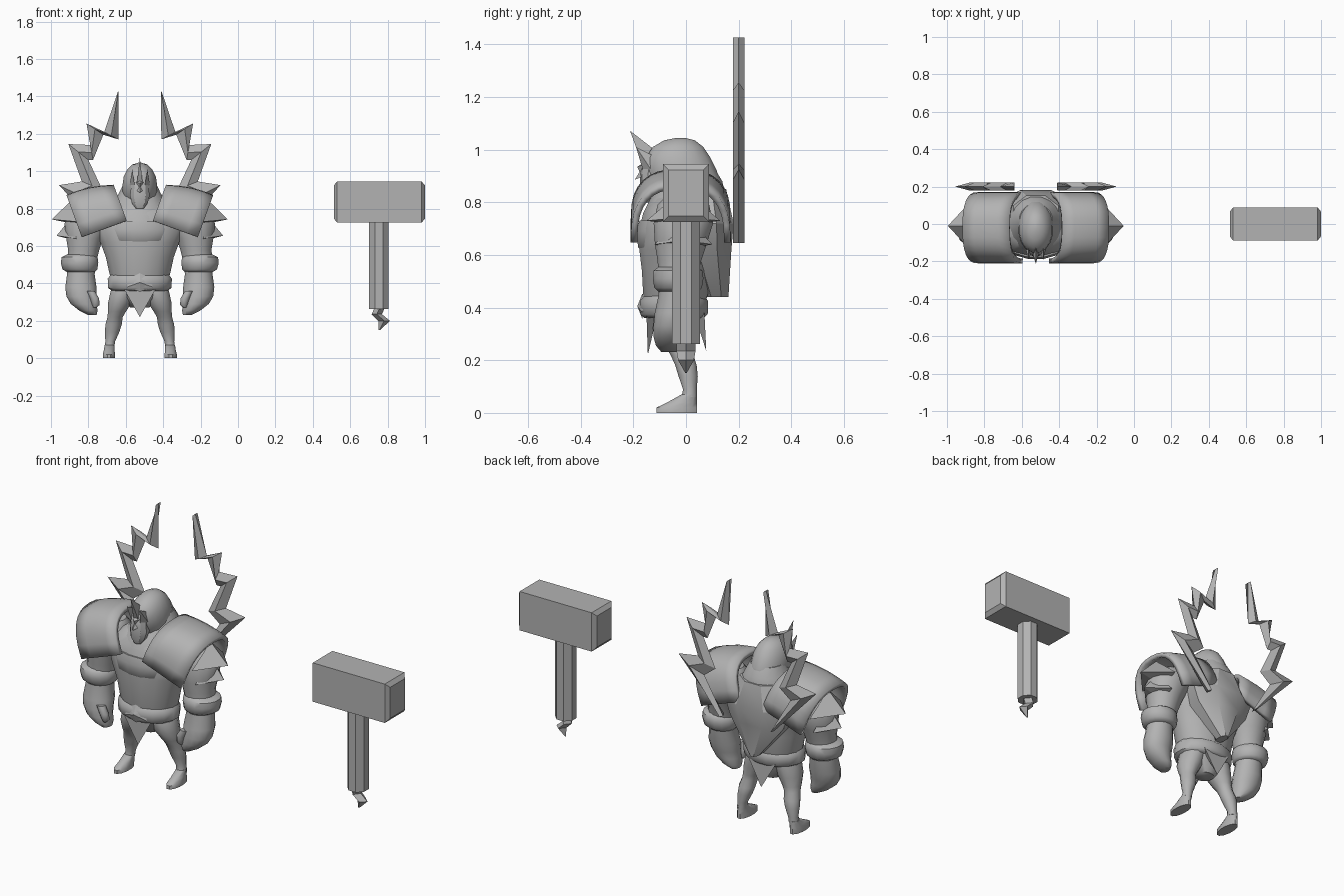
import bpy, bmesh, math
from mathutils import Vector

CX = -0.525  # centre line of the warrior
grey = bpy.data.materials.new("stone_grey")
grey.diffuse_color = (0.45, 0.45, 0.45, 1)


def build(name, verts, faces, mirror=False, angle=50, x=CX, solid=0):
    bm = bmesh.new()
    vs = [bm.verts.new(v) for v in verts]
    for f in faces:
        bm.faces.new([vs[i] for i in f])
    bmesh.ops.remove_doubles(bm, verts=bm.verts, dist=0.0005)
    bmesh.ops.recalc_face_normals(bm, faces=bm.faces)
    me = bpy.data.meshes.new(name)
    bm.to_mesh(me)
    bm.free()
    for p in me.polygons:
        p.use_smooth = angle > 0
    if angle:
        me.set_sharp_from_angle(angle=math.radians(angle))
    me.materials.append(grey)
    ob = bpy.data.objects.new(name, me)
    ob.location.x = x
    bpy.context.collection.objects.link(ob)
    if solid:
        m = ob.modifiers.new("thickness", 'SOLIDIFY')
        m.thickness, m.offset = solid, -1
    if mirror:
        ob.modifiers.new("mirror", 'MIRROR').use_mirror_merge = False
    return ob


def skin(name, rows, **kw):
    """Closed rings of equal length joined into a capped tube."""
    n = len(rows[0])
    verts = [v for r in rows for v in r]
    faces = [(i * n + j, i * n + (j + 1) % n, (i + 1) * n + (j + 1) % n, (i + 1) * n + j)
             for i in range(len(rows) - 1) for j in range(n)]
    faces += [tuple(range(n)), tuple(range((len(rows) - 1) * n, len(rows) * n))]
    return build(name, verts, faces, **kw)


def loft(name, rings, n=16, **kw):
    """Horizontal ellipses given as (z, x, y, radius x, radius y)."""
    return skin(name, [[(cx + rx * math.cos(2 * math.pi * (j + .5) / n),
                         cy + ry * math.sin(2 * math.pi * (j + .5) / n), z)
                        for j in range(n)] for z, cx, cy, rx, ry in rings], **kw)


def spike(name, base, tip, **kw):
    n = len(base)
    build(name, list(base) + [tip],
          [(i, (i + 1) % n, n) for i in range(n)] + [tuple(range(n))], angle=0, **kw)


# Torso, belt and back plate
loft("torso", [(.36, 0, -.04, .13, .10), (.45, 0, -.04, .165, .125), (.54, 0, -.04, .185, .13),
               (.62, 0, -.04, .215, .14), (.70, 0, -.03, .25, .145), (.77, 0, -.02, .22, .14),
               (.84, 0, 0, .13, .11)])
loft("chest_plate", [(.60, 0, -.05, .12, .11), (.63, 0, -.05, .19, .135), (.69, 0, -.05, .205, .14),
                     (.73, 0, -.04, .20, .14)])
loft("belt", [(.36, 0, -.045, .15, .115), (.375, 0, -.045, .172, .13), (.425, 0, -.045, .175, .132),
              (.445, 0, -.045, .16, .115)])
loft("pelvis", [(.27, 0, -.03, .05, .05), (.32, 0, -.035, .11, .08), (.38, 0, -.04, .14, .10)])
loft("back_plate", [(.85, 0, .06, .13, .10), (.72, 0, .07, .22, .12), (.62, 0, .08, .18, .10),
                    (.44, 0, .115, .025, .05)], n=8, angle=30)
# Cloth points and buckle
spike("front_cloth", [(-.085, -.15, .37), (.085, -.15, .37), (.06, -.11, .37), (-.06, -.11, .37)],
      (0, -.145, .22))
spike("back_cloth", [(-.085, .07, .38), (.085, .07, .38), (.06, .03, .38), (-.06, .03, .38)],
      (0, .077, .235))
spike("buckle", [(-.07, -.165, .38), (0, -.165, .355), (.07, -.165, .38), (.05, -.16, .43),
                 (0, -.165, .455), (-.05, -.16, .43)], (0, -.185, .405))

# Hood and head
loft("collar", [(.70, 0, -.03, .19, .15), (.76, 0, -.01, .19, .155), (.82, 0, .01, .15, .145),
                (.88, 0, .02, .115, .12), (.93, 0, .02, .09, .09)])
loft("helmet", [(.83, 0, 0, .08, .11), (.87, 0, -.005, .095, .135), (.92, 0, -.02, .095, .14),
                (.97, 0, -.03, .088, .125), (1.01, 0, -.03, .068, .098), (1.035, 0, -.025, .042, .06),
                (1.045, 0, -.02, .01, .015)])
loft("face_mask", [(.80, 0, -.145, .022, .02), (.83, 0, -.14, .045, .035), (.87, 0, -.13, .055, .045),
                   (.91, 0, -.13, .05, .045), (.95, 0, -.125, .05, .04), (.98, 0, -.11, .03, .03)],
     n=10, angle=30)
spike("nose", [(-.022, -.16, .90), (0, -.15, .96), (.022, -.16, .90)], (0, -.195, .885))
spike("brow", [(-.06, -.12, .955), (0, -.17, .90), (.06, -.12, .955), (0, -.10, .99)], (0, -.185, .935))
spike("crest", [(-.016, -.16, .93), (.016, -.16, .93), (0, -.12, 1.0)], (0, -.213, 1.072))
spike("side_crest", [(.025, -.16, .91), (.055, -.13, .92), (.04, -.11, .97)], (.04, -.19, 1.01),
      mirror=True)

# Arms, bracers, hands
loft("arm", [(.83, .24, -.01, .06, .06), (.79, .26, -.01, .11, .10), (.72, .28, -.01, .125, .115),
             (.64, .295, -.02, .10, .10), (.58, .30, -.025, .085, .085), (.52, .31, -.03, .08, .075),
             (.45, .315, -.035, .075, .07), (.38, .315, -.045, .085, .075), (.33, .312, -.055, .082, .07),
             (.29, .30, -.06, .07, .065), (.255, .275, -.06, .05, .055), (.232, .255, -.06, .025, .035)],
     mirror=True)
loft("bracer", [(.46, .315, -.03, .075, .075), (.475, .32, -.03, .095, .092), (.51, .322, -.03, .102, .098),
                (.54, .322, -.03, .098, .095), (.555, .315, -.03, .075, .075)], mirror=True)
loft("thumb", [(.36, .265, -.10, .025, .025), (.32, .242, -.105, .026, .024), (.285, .235, -.10, .022, .02),
               (.27, .24, -.10, .01, .01)], n=8, mirror=True)

# Legs and feet
loft("leg", [(.41, .075, -.03, .06, .075), (.36, .088, -.035, .07, .08), (.30, .105, -.035, .066, .072),
             (.25, .122, -.025, .05, .055), (.22, .132, -.015, .042, .045), (.18, .14, 0, .045, .042),
             (.14, .148, .008, .04, .038), (.09, .158, .015, .027, .027), (.06, .162, .012, .027, .03)],
     n=12, mirror=True)
loft("foot", [(0, .165, -.035, .034, .08), (.02, .165, -.035, .034, .08), (.04, .164, -.015, .03, .058),
              (.07, .162, .012, .027, .03)], n=12, mirror=True)

# Arched shoulder guards, tilted down and outward
tilt = math.radians(20)
axis, up = Vector((math.cos(tilt), 0, -math.sin(tilt))), Vector((math.sin(tilt), 0, math.cos(tilt)))
verts, NA, NT = [], 16, 4
for i in range(NT + 1):
    t = i / NT
    bulge = 1 + .06 * math.sin(math.pi * t)
    for j in range(NA + 1):
        a = math.pi * (j / NA - .5)
        side = math.copysign(abs(math.sin(a)) ** .8, a)
        p = Vector((.07, -.02, .735)) + axis * (.256 * t)
        p += up * ((.205 + .035 * t) * bulge * math.cos(a) ** .75 if abs(a) < 1.57 else 0)
        verts.append(p + Vector((0, .19 * side * (.97 + .03 * bulge), 0)))
faces = [(i * (NA + 1) + j, i * (NA + 1) + j + 1, (i + 1) * (NA + 1) + j + 1, (i + 1) * (NA + 1) + j)
         for i in range(NT) for j in range(NA)]
build("shoulder_guard", verts, faces, mirror=True, solid=.025)

# Spiked plates under the shoulder guards
for name, tip, z, w in (("upper_shoulder_spike", (.47, -.01, .742), .79, .14),
                        ("lower_shoulder_spike", (.445, -.01, .655), .70, .11)):
    spike(name, [(.34, -.01 - w, z - .06), (.36, -.01, z + .06), (.34, -.01 + w, z - .06),
                 (.31, -.01, z - .08)], tip, mirror=True)

# Lightning bolts on the back: outer and inner outline points with a raised ridge
bolt = [(.115, 1.425, .115, 1.425), (.19, 1.21, .115, 1.17), (.285, 1.255, .195, 1.195),
        (.265, 1.14, .25, 1.06), (.382, 1.145, .275, 1.06), (.31, .945, .20, .90),
        (.432, .925, .27, .845), (.16, .645, .16, .645)]
rows = [[(a, .2, b), ((a + c) / 2, .178, (b + d) / 2), (c, .2, d), ((a + c) / 2, .222, (b + d) / 2)]
        for a, b, c, d in bolt]
rows[0] = [(x + dx, y, z) for (x, y, z), dx in zip(rows[0], (.002, 0, -.002, 0))]
rows[-1] = [(x + dx, y, z) for (x, y, z), dx in zip(rows[-1], (.008, 0, -.008, 0))]
skin("lightning_bolt", rows, mirror=True, angle=25)

# Hammer: chamfered head, eight-sided handle, zigzag pommel
skin("hammer_head", [[(x, sy * (.088 - c), .835 + sz * (.11 - c))
                      for sy, sz in ((-1, -1), (1, -1), (1, 1), (-1, 1))]
                     for x, c in ((.512, .022), (.53, 0), (.982, 0), (1.0, .022))], angle=0, x=0)
loft("hammer_handle", [(.262, .753, 0, .057, .057), (.74, .753, 0, .057, .057)], n=8, angle=0, x=0)
zigzag = [(.73, .785, .27, .035), (.715, .77, .235, .036), (.75, .812, .20, .03), (.752, .762, .152, .003)]
skin("hammer_pommel", [[(a, 0, z), ((a + b) / 2, -w, z), (b, 0, z), ((a + b) / 2, w, z)]
                       for a, b, z, w in zigzag], angle=0, x=0)
